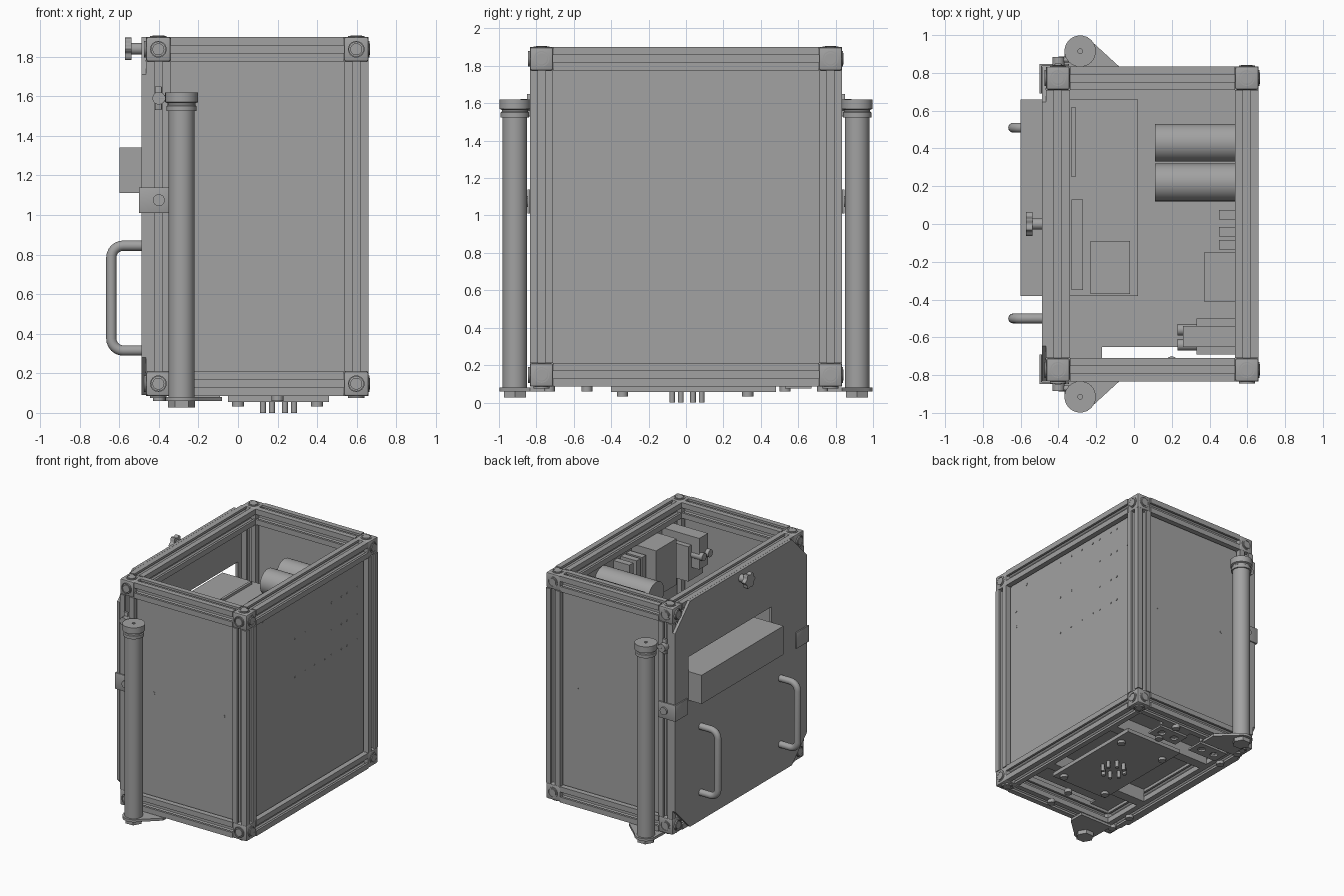
import bpy, bmesh, math
from mathutils import Vector, Matrix

cube = bpy.data.objects.get("Cube")
if cube:
    bpy.data.objects.remove(cube, do_unlink=True)

metal = bpy.data.materials.new("plain grey metal")
GREY = (0.36, 0.36, 0.36, 1)
metal.diffuse_color = GREY
metal.use_nodes = True
metal.node_tree.nodes["Principled BSDF"].inputs["Base Color"].default_value = GREY


def finish(name, bm):
    """Turn a bmesh into an object, smooth with sharp edges kept."""
    bmesh.ops.recalc_face_normals(bm, faces=bm.faces)
    for f in bm.faces:
        f.smooth = True
    for e in bm.edges:
        e.smooth = e.calc_face_angle(4) < 0.6
    mesh = bpy.data.meshes.new(name)
    bm.to_mesh(mesh)
    bm.free()
    mesh.materials.append(metal)
    ob = bpy.data.objects.new(name, mesh)
    bpy.context.collection.objects.link(ob)
    return ob


def place(axis, u, v, w):
    """(u, v) in the plane across the axis, w along it."""
    return Vector({"x": (w, u, v), "y": (u, w, v), "z": (u, v, w)}[axis])


def prism(name, axis, loops, lo, hi):
    """Extrude outlines (later ones are holes) along an axis."""
    bm = bmesh.new()
    edges = []
    for loop in loops:
        vs = [bm.verts.new(place(axis, u, v, lo)) for u, v in loop]
        edges += [bm.edges.new((vs[i - 1], vs[i])) for i in range(len(vs))]
    bmesh.ops.triangle_fill(bm, use_beauty=True, use_dissolve=False, edges=edges)
    grown = bmesh.ops.extrude_face_region(bm, geom=bm.faces[:])["geom"]
    moved = [g for g in grown if isinstance(g, bmesh.types.BMVert)]
    bmesh.ops.translate(bm, verts=moved, vec=place(axis, 0, 0, hi - lo))
    return finish(name, bm)


def rect(u0, u1, v0, v1):
    return [(u0, v0), (u1, v0), (u1, v1), (u0, v1)]


def circle(u, v, r, n=24, lobe=0):
    out = []
    for i in range(n):
        a = math.tau * i / n
        q = r * (1 + lobe * math.cos(6 * a))
        out.append((u + q * math.cos(a), v + q * math.sin(a)))
    return out


def box(name, x0, x1, y0, y1, z0, z1, bevel=0):
    bm = bmesh.new()
    bmesh.ops.create_cube(bm, size=1)
    for p in bm.verts:
        p.co = Vector(((x0 + x1) / 2 + p.co.x * (x1 - x0),
                       (y0 + y1) / 2 + p.co.y * (y1 - y0),
                       (z0 + z1) / 2 + p.co.z * (z1 - z0)))
    if bevel:
        bmesh.ops.bevel(bm, geom=bm.edges[:], offset=bevel, segments=2,
                        affect='EDGES', profile=0.5)
    return finish(name, bm)


def rod(name, axis, u, v, r, lo, hi, n=24):
    return prism(name, axis, [circle(u, v, r, n)], lo, hi)


def lathe(name, x, y, profile, n=32):
    """Spin (radius, z) points around an upright line."""
    bm = bmesh.new()
    vs = [bm.verts.new((x + r, y, z)) for r, z in profile]
    for a, b in zip(vs, vs[1:]):
        bm.edges.new((a, b))
    bmesh.ops.spin(bm, geom=bm.verts[:] + bm.edges[:], cent=(x, y, 0),
                   axis=(0, 0, 1), angle=math.tau, steps=n, use_duplicate=False)
    bmesh.ops.remove_doubles(bm, verts=bm.verts, dist=0.0005)
    return finish(name, bm)


# Frame: slotted rails between rounded corner blocks
H = 0.0625
XS, YS, ZS = (-0.4025, 0.5975), (-0.7725, 0.7725), (0.1475, 1.8375)


def slotted(u, v):
    side = [(-H, -H), (-0.02, -H), (-0.02, -0.045), (-0.036, -0.045), (-0.036, -0.038),
            (-0.02, -0.022), (0.02, -0.022), (0.036, -0.038), (0.036, -0.045),
            (0.02, -0.045), (0.02, -H)]
    pts = []
    for k in range(4):
        turn = Matrix.Rotation(k * math.pi / 2, 2)
        pts += [tuple(turn @ Vector(p) + Vector((u, v))) for p in side]
    return pts


for axis, us, vs, ends in (("x", YS, ZS, XS), ("y", XS, ZS, YS), ("z", XS, YS, ZS)):
    for u in us:
        for v in vs:
            prism("frame_rail_" + axis, axis, [slotted(u, v)], ends[0] + H, ends[1] - H)
            for end, sign in zip(ends, (-1, 1)):
                face = end + sign * H
                prism("corner_cap", axis, [circle(u, v, 0.042), circle(u, v, 0.036)],
                      face - 0.01, face + 0.004)
                rod("corner_plug", axis, u, v, 0.03, face - 0.01, face + 0.007)
for x in XS:
    for y in YS:
        for z in ZS:
            box("corner_block", x - H, x + H, y - H, y + H, z - H, z + H, 0.012)

# Side panels held in the slots
box("left_panel", 0.59, 0.605, -0.73, 0.73, 0.19, 1.8)
for y in YS:
    box("end_panel", -0.36, 0.56, y - 0.008, y + 0.008, 0.19, 1.8)
    for x, z in ((0.42, 1.01), (-0.2, 1.03)):
        rod("end_panel_rivet", "y", x, z, 0.011, y - 0.011, y + 0.011, 10)

rows = {1.74: (-0.14, -0.01, 0.11, 0.24, 0.32, 0.45, 0.52, 0.65),
        1.55: (0.32, 0.45, 0.52, 0.65), 1.44: (-0.14, -0.01),
        1.33: (0.32, 0.45, 0.52, 0.65),
        1.13: (-0.14, -0.01, 0.11, 0.24, 0.32, 0.45, 0.52, 0.65)}
for z, ys in rows.items():
    for y in ys:
        rod("panel_rivet", "x", y, z, 0.008, 0.6, 0.608, 8)
for y, z in ((-0.54, 1.73), (-0.66, 1.55), (-0.66, 1.41)):
    rod("panel_button", "x", y, z, 0.015, 0.6, 0.608, 12)

# Door with clipped corners and a window
Y, B, T, C = 0.835, 0.09, 1.9, 0.19
door = [(-Y, B + C), (-Y + C, B), (Y - C, B), (Y, B + C),
        (Y, T - C), (Y - C, T), (-Y + C, T), (-Y, T - C)]
prism("door", "x", [door, rect(-0.385, 0.665, 1.105, 1.46)], -0.488, -0.466)
box("equipment_bay", -0.6, 0.02, -0.38, 0.66, 1.11, 1.34)
box("bay_cover", -0.23, -0.02, -0.37, -0.09, 1.34, 1.38)
box("bay_strip", -0.33, -0.27, -0.35, 0.13, 1.34, 1.36)
box("bay_strip", -0.33, -0.31, 0.25, 0.62, 1.34, 1.36)

# Door knob
rod("knob_stem", "x", 0, 1.84, 0.03, -0.55, -0.486)
prism("knob_head", "x", [circle(0, 1.84, 0.055, 48, 0.14)], -0.572, -0.538)

# Door handles: round bar swept along a bent path
for y in (0.51, -0.5):
    path = [(-0.48, 0.315)]
    for cz, start in ((0.375, -90), (0.785, -180)):
        for k in range(7):
            a = math.radians(start - 15 * k)
            path.append((-0.58 + 0.06 * math.cos(a), cz + 0.06 * math.sin(a)))
    path.append((-0.48, 0.845))
    bm = bmesh.new()
    rings = []
    for i, (x, z) in enumerate(path):
        a, b = path[max(i - 1, 0)], path[min(i + 1, len(path) - 1)]
        t = Vector((b[0] - a[0], 0, b[1] - a[1])).normalized()
        n = t.cross(Vector((0, 1, 0)))
        rings.append([bm.verts.new(Vector((x, y, z)) + 0.026 * (
            n * math.cos(c) + Vector((0, math.sin(c), 0))))
            for c in (math.tau * k / 16 for k in range(16))])
    for r, s in zip(rings, rings[1:]):
        for k in range(16):
            bm.faces.new((r[k - 1], r[k], s[k], s[k - 1]))
    finish("door_handle", bm)

# Parts repeated at both ends
for s in (-1, 1):
    def span(a, b):
        return sorted((s * a, s * b))
    tx, ty = -0.285, s * 0.915
    # Upright tube with flanged cap and hex foot
    lathe("upright_tube", tx, ty, [
        (0, 0.06), (0.066, 0.06), (0.066, 1.525), (0.076, 1.525), (0.076, 1.55),
        (0.07, 1.555), (0.07, 1.565), (0.083, 1.57), (0.083, 1.62), (0.012, 1.62),
        (0.012, 1.61), (0, 1.61)])
    rod("tube_foot_nut", "z", tx, ty, 0.068, 0.028, 0.062, 6)
    # Teardrop foot bracket reaching under the frame
    arc = [(tx + 0.083 * math.cos(math.radians(a)), s * (0.915 + 0.083 * math.sin(math.radians(a))))
           for a in range(30, 191, 16)]
    prism("foot_bracket", "z", [arc + [(-0.37, s * 0.835), (-0.37, s * 0.71),
          (-0.08, s * 0.71), (-0.08, s * 0.835)]], 0.06, 0.08)
    # Upper tube clamp
    box("clamp_plate", -0.42, -0.385, *span(0.83, 0.85), 1.53, 1.65, 0.004)
    rod("clamp_screw", "y", -0.4, 1.59, 0.032, *span(0.83, 0.885))
    rod("clamp_arm", "x", s * 0.87, 1.59, 0.016, -0.4, -0.28, 12)
    # Door latch wrapping the corner
    box("latch_side", -0.5, -0.345, *span(0.836, 0.848), 1.01, 1.14, 0.003)
    box("latch_front", -0.5, -0.488, *span(0.69, 0.848), 1.01, 1.14, 0.003)
    rod("latch_screw", "y", -0.4, 1.075, 0.03, *span(0.84, 0.862))
    # Under-frame bolts
    for y in (0.53, 0.73):
        for x in (-0.4, 0.2):
            rod("frame_bolt", "z", x, s * y, 0.03, 0.06, 0.09, 12)

# Floor and underside
box("floor", -0.35, 0.57, -0.65, 0.72, 0.19, 0.205)
box("floor_corner", -0.35, -0.17, -0.72, -0.65, 0.19, 0.205)
box("connector_plate", -0.05, 0.46, -0.4, 0.48, 0.055, 0.085)
for y in (-0.33, 0.4):
    box("cross_rail", -0.34, 0.535, y - 0.04, y + 0.04, 0.085, 0.19)
for x in (0.0, 0.4):
    for y in (-0.34, 0.33):
        rod("plate_screw", "z", x, y, 0.03, 0.033, 0.056, 12)
for k in range(8):
    a = math.tau * (k + 0.5) / 8
    rod("connector_pin", "z", 0.205 + 0.085 * math.cos(a), 0.005 + 0.085 * math.sin(a),
        0.015, 0, 0.056, 12)
for x in (-0.22, 0.17):
    prism("gusset", "z", [rect(x - 0.13, x + 0.13, 0.53, 0.67),
          circle(x - 0.06, 0.6, 0.03, 16), circle(x + 0.06, 0.6, 0.03, 16)], 0.075, 0.09)
    box("gusset_block", x - 0.13, x + 0.13, 0.66, 0.72, 0.09, 0.19)

# Electrical parts on the inside of the left panel
for y in (0.22, 0.43):
    rod("capacitor", "x", y, 1.63, 0.1, 0.11, 0.59, 32)
box("relay_block", 0.37, 0.59, -0.41, -0.15, 1.4, 1.77)
box("terminal_base", 0.33, 0.59, -0.69, -0.5, 1.4, 1.68)
box("terminal_top", 0.26, 0.59, -0.65, -0.54, 1.5, 1.75)
for y in (-0.64, -0.56):
    rod("terminal_stud", "x", y, 1.6, 0.03, 0.23, 0.34, 12)
for y in (-0.11, -0.04, 0.05):
    box("small_connector", 0.45, 0.59, y - 0.025, y + 0.025, 1.45, 1.72)
